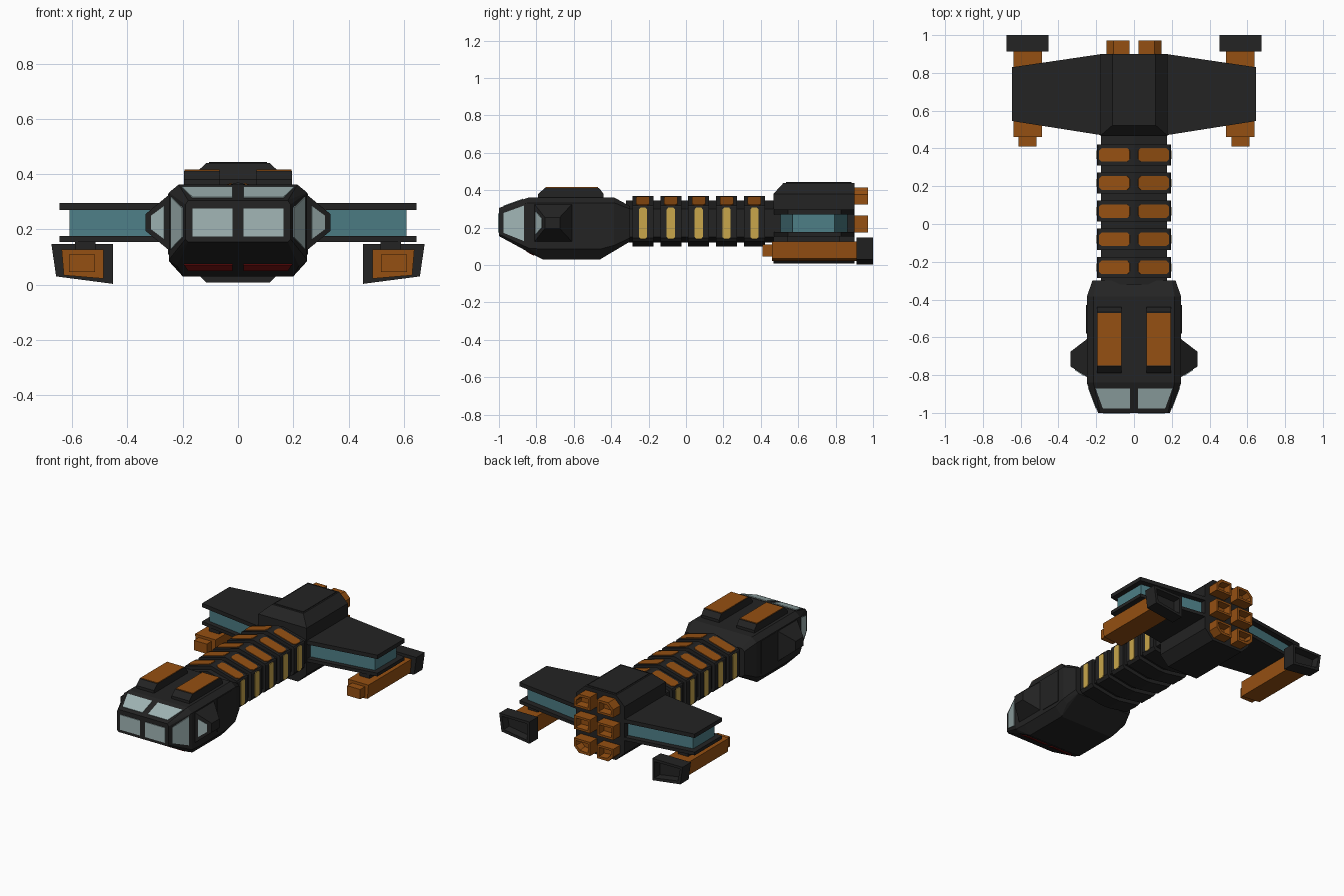
import bpy, bmesh
from mathutils import Vector

if "Cube" in bpy.data.objects:
    bpy.data.objects.remove(bpy.data.objects["Cube"])


def material(name, rgb):
    m = bpy.data.materials.new(name)
    m.diffuse_color = (*rgb, 1)
    m.use_nodes = True
    m.node_tree.nodes["Principled BSDF"].inputs["Base Color"].default_value = m.diffuse_color
    return m


DARK = material("dark_grey", (0.017, 0.017, 0.017))
ORANGE = material("burnt_orange", (0.30, 0.08, 0.006))
GLASS = material("pale_glass", (0.36, 0.47, 0.47))
TEAL = material("teal", (0.075, 0.21, 0.24))
YELLOW = material("warm_yellow", (0.58, 0.38, 0.07))
RED = material("deep_red", (0.22, 0.006, 0.006))


def flip(pts):
    return [(-x, y, z) for x, y, z in pts]


def hull(name, shapes, mat, hollow=None):
    """One object made of convex solids; hollow=(rim, depth) recesses the back face."""
    out = bmesh.new()
    mesh = bpy.data.meshes.new(name)
    for pts in shapes:
        bm = bmesh.new()
        for p in pts:
            bm.verts.new(p)
        bmesh.ops.convex_hull(bm, input=bm.verts)
        bmesh.ops.dissolve_limit(bm, angle_limit=0.01, verts=bm.verts, edges=bm.edges)
        bmesh.ops.recalc_face_normals(bm, faces=bm.faces)
        if hollow:
            bm.normal_update()
            back = [f for f in bm.faces if f.normal.y > 0.95]
            bmesh.ops.inset_region(bm, faces=back, thickness=hollow[0])
            bmesh.ops.inset_region(bm, faces=back, thickness=0.006, depth=-hollow[1])
        bm.to_mesh(mesh)
        bm.free()
        out.from_mesh(mesh)
    out.to_mesh(mesh)
    out.free()
    ob = bpy.data.objects.new(name, mesh)
    mesh.materials.append(mat)
    bpy.context.collection.objects.link(ob)
    return ob


def pair(name, pts, mat, hollow=None):
    return hull(name, [pts, flip(pts)], mat, hollow)


def prism(profile, y0, y1):
    return [(x, y, z) for y in (y0, y1) for x, z in profile]


def sym(profile):
    return profile + [(-x, z) for x, z in profile]


def box(x0, x1, y0, y1, z0, z1):
    return [(x, y, z) for x in (x0, x1) for y in (y0, y1) for z in (z0, z1)]


def plate(name, pts, mat, t=0.004):
    """Thin mirrored pair of plates lying on a surface."""
    v = [Vector(p) for p in pts]
    n = (v[1] - v[0]).cross(v[2] - v[0]).normalized() * t
    pair(name, [tuple(p + s * n) for p in v for s in (-1, 1)], mat)


# Cockpit head: cross sections along y, as half profiles
sections = {
    -1.0: [(.18, .305), (.19, .29), (.19, .165), (.18, .155)],
    -.84: [(.215, .362), (.25, .333), (.25, .09), (.22, .068)],
    -.765: [(.2, .03), (.25, .085)],
    -.46: [(.2, .03), (.25, .085)],
    -.385: [(.215, .362), (.25, .333), (.25, .105), (.22, .08)],
    -.30: [(.2, .315), (.22, .30), (.22, .145), (.2, .125)],
}
hull("cockpit_head", [[(x, y, z) for y, prof in sections.items() for x, z in sym(prof)]], DARK)

# Cockpit windows and red chin lights
plate("front_window", [(.02, -1, .175), (.165, -1, .175), (.165, -1, .275), (.02, -1, .275)], GLASS)
roof = lambda y: .305 + .356 * (y + 1)
plate("upper_window", [(.02, -.975, roof(-.975)), (.165, -.975, roof(-.975)),
                       (.203, -.87, roof(-.87)), (.02, -.87, roof(-.87))], GLASS)
side = lambda y: .19 + .375 * (y + 1)
plate("side_window", [(side(-.975), -.975, .172), (side(-.865), -.865, .128),
                      (side(-.865), -.865, .318), (side(-.975), -.975, .278)], GLASS)
chin = lambda z: -1 + (.155 - z) / .54
plate("chin_light", [(.02, chin(.075), .075), (.195, chin(.075), .075),
                     (.18, chin(.053), .053), (.02, chin(.053), .053)], RED)
plate("side_hatch", [(.25, -.58, .11), (.25, -.43, .11), (.25, -.43, .33), (.25, -.58, .33)], DARK)

# Side blisters with small front panes
pair("side_blister", box(.24, .25, -.81, -.61, .125, .325) + box(.325, .335, -.755, -.675, .195, .255), DARK)
blister = lambda x: -.81 + (x - .25) * .055 / .085
plate("blister_window", [(.265, blister(.265), .165), (.312, blister(.312), .2),
                         (.312, blister(.312), .25), (.265, blister(.265), .285)], GLASS)

# Roof pods with orange covers
pair("roof_pod", box(.065, .195, -.79, -.44, .355, .38) + box(.065, .195, -.755, -.465, .40, .412), DARK)
plate("roof_cover", [(.067, -.75, .412), (.193, -.75, .412), (.193, -.47, .412), (.067, -.47, .412)], ORANGE)

# Neck core and ribs
hull("neck_core", [prism(sym([(0, .345), (.175, .30), (.175, .15), (0, .12)]), -.32, .48)], DARK)
rib_prof = sym([(0, .37), (.19, .318), (.195, .31), (.195, .145), (.18, .125), (.03, .10)])
centres = [-.23 + .149 * i for i in range(5)]
hull("neck_ribs", [prism(rib_prof, c - .056, c + .056) for c in centres], DARK)
for c in centres:
    flat = [(.035, -.036), (.17, -.036), (.185, -.022), (.185, .022),
            (.17, .036), (.035, .036), (.022, .022), (.022, -.022)]
    plate("rib_cover", [(x, c + y, .37 - .274 * x) for x, y in flat], ORANGE)
    strip = [(-.014, .14), (.014, .14), (.022, .15), (.022, .297),
             (.014, .307), (-.014, .307), (-.022, .297), (-.022, .15)]
    plate("rib_light", [(.195, c + y, z) for y, z in strip], YELLOW)

# Rear engine body, front top edge cut back
low = [(.178, .38), (.178, .07), (.115, .008)]
body = prism(sym(low), .467, .90) + [(s * .115, y, .44) for s in (-1, 1) for y in (.522, .90)]
body += [(s * .115, .467, .38) for s in (-1, 1)]
hull("engine_body", [body], DARK)
hull("engine_top_panel", [box(-.105, .105, .535, .885, .438, .444)], DARK)


# Wings: two dark plates around a teal filling
def wing(x0, x1, root, tip, z0, z1):
    return [(x, y, z) for x, ys in ((x0, root), (x1, tip)) for y in ys for z in (z0, z1)]


pair("upper_wing_plate", wing(.17, .645, (.47, .90), (.545, .83), .27, .296), DARK)
pair("lower_wing_plate", wing(.17, .645, (.47, .90), (.545, .83), .154, .176), DARK)
pair("wing_filling", wing(.17, .61, (.505, .865), (.57, .795), .174, .272), TEAL)

# Wing pods, noses, pylons and hollow exhausts
pair("wing_pod", prism([(.487, .022), (.487, .127), (.638, .127), (.63, .034)], .46, .92), ORANGE)
pair("wing_pod_nose", box(.517, .612, .41, .47, .045, .11), ORANGE)
pair("pod_pylon", box(.515, .59, .54, .82, .12, .16), DARK)
pair("pod_exhaust", prism([(.452, .003), (.452, .148), (.675, .148), (.658, .03)], .912, 1.0), DARK, (.025, .05))

# Six hollow rear thrusters, outer corners cut on top and bottom rows
top = [(.025, .325), (.025, .415), (.108, .415), (.145, .378), (.145, .325)]
middle = [(.025, .175), (.025, .265), (.145, .265), (.145, .175)]
bottom = [(x, .44 - z) for x, z in top]
for row, prof in (("top", top), ("middle", middle), ("bottom", bottom)):
    pair(row + "_thruster", prism(prof, .89, .972), ORANGE, (.02, .05))
